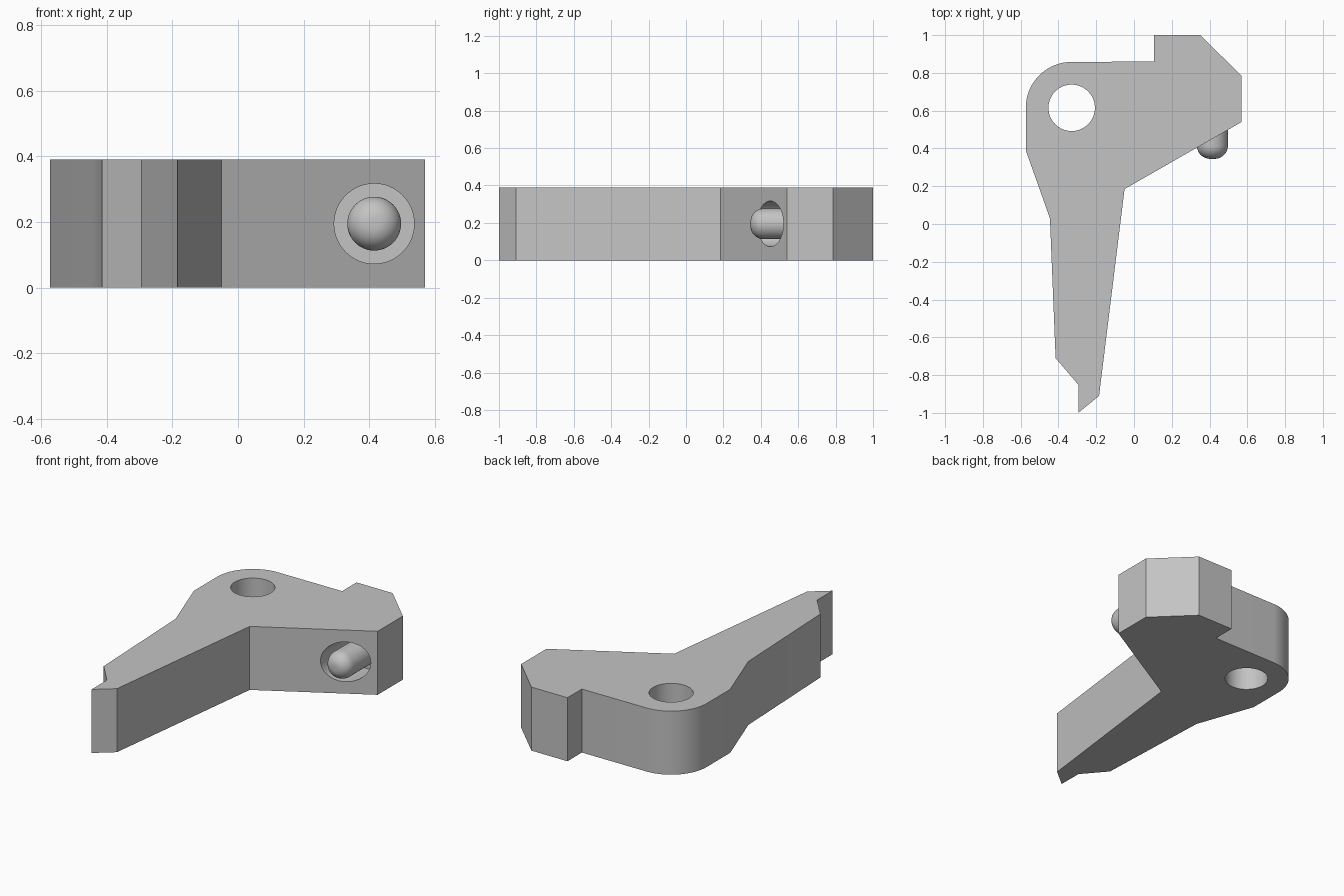
import bpy
import bmesh
from math import pi, sin, cos, radians
from mathutils import Matrix, Vector

cube = bpy.data.objects.get("Cube")
if cube:
    bpy.data.objects.remove(cube, do_unlink=True)

HEIGHT = 0.39
PIVOT = Vector((-0.33, 0.615, 0))
PIN_X, PIN_Z = 0.415, HEIGHT / 2
POCKET_FLOOR = 0.66

grey = bpy.data.materials.new("plain_grey")
grey.use_nodes = True
colour = (0.55, 0.55, 0.55, 1)
grey.diffuse_color = colour
grey.node_tree.nodes["Principled BSDF"].inputs["Base Color"].default_value = colour


def make_object(name, bm):
    bmesh.ops.recalc_face_normals(bm, faces=bm.faces)
    mesh = bpy.data.meshes.new(name)
    bm.to_mesh(mesh)
    bm.free()
    mesh.materials.append(grey)
    obj = bpy.data.objects.new(name, mesh)
    bpy.context.collection.objects.link(obj)
    return obj


def smooth(obj):
    bpy.ops.object.select_all(action="DESELECT")
    obj.select_set(True)
    bpy.context.view_layer.objects.active = obj
    bpy.ops.object.shade_smooth_by_angle(angle=radians(30))


def cylinder(name, radius, depth, matrix):
    bm = bmesh.new()
    bmesh.ops.create_cone(bm, cap_ends=True, segments=64, radius1=radius,
                          radius2=radius, depth=depth, matrix=matrix)
    return make_object(name, bm)


def cut(obj, cutter):
    cutter.hide_render = True
    mod = obj.modifiers.new("cut", "BOOLEAN")
    mod.operation = "DIFFERENCE"
    mod.solver = "EXACT"
    mod.object = cutter
    bpy.context.view_layer.objects.active = obj
    bpy.ops.object.modifier_apply(modifier=mod.name)
    bpy.data.objects.remove(cutter, do_unlink=True)


# Lever body: flat outline with a rounded pivot corner, extruded upwards
outline = [(-0.295, -1), (-0.185, -0.91), (-0.05, 0.185), (0.57, 0.54),
           (0.57, 0.785), (0.35, 1), (0.105, 1), (0.105, 0.86)]
steps = 20
for i in range(steps + 1):
    a = pi / 2 * (1 + i / steps)
    outline.append((PIVOT.x + 0.243 * cos(a), PIVOT.y + 0.243 * sin(a)))
outline += [(-0.573, 0.39), (-0.445, 0.03), (-0.415, -0.71), (-0.295, -0.85)]

bm = bmesh.new()
base = bm.faces.new([bm.verts.new((x, y, 0)) for x, y in outline])
top = bmesh.ops.extrude_face_region(bm, geom=[base])["geom"]
bmesh.ops.translate(bm, vec=(0, 0, HEIGHT),
                    verts=[v for v in top if isinstance(v, bmesh.types.BMVert)])
body = make_object("lever_body", bm)

# Pivot hole through the body, and the round pocket behind the pin
cut(body, cylinder("pivot_cutter", 0.123, 1, Matrix.Translation(PIVOT)))
pocket_place = Matrix.Translation((PIN_X, POCKET_FLOOR - 0.25, PIN_Z))
cut(body, cylinder("pocket_cutter", 0.122, 0.5,
                   pocket_place @ Matrix.Rotation(pi / 2, 4, "X")))
smooth(body)

# Round-nosed pin, revolved about its length and seated on the pocket floor
radius, nose, tip = 0.082, 0.07, 0.345
profile = [(0, tip)]
for i in range(13):
    a = pi / 2 * i / 12
    profile.append((radius - nose + nose * sin(a), tip + nose * (1 - cos(a))))
profile += [(radius, POCKET_FLOOR + 0.01), (0, POCKET_FLOOR + 0.01)]
bm = bmesh.new()
verts = [bm.verts.new((PIN_X + r, y, PIN_Z)) for r, y in profile]
edges = [bm.edges.new(pair) for pair in zip(verts, verts[1:])]
bmesh.ops.spin(bm, geom=verts + edges, cent=(PIN_X, 0, PIN_Z), axis=(0, 1, 0),
               angle=2 * pi, steps=48)
bmesh.ops.remove_doubles(bm, verts=bm.verts, dist=0.0001)
smooth(make_object("spring_pin", bm))
